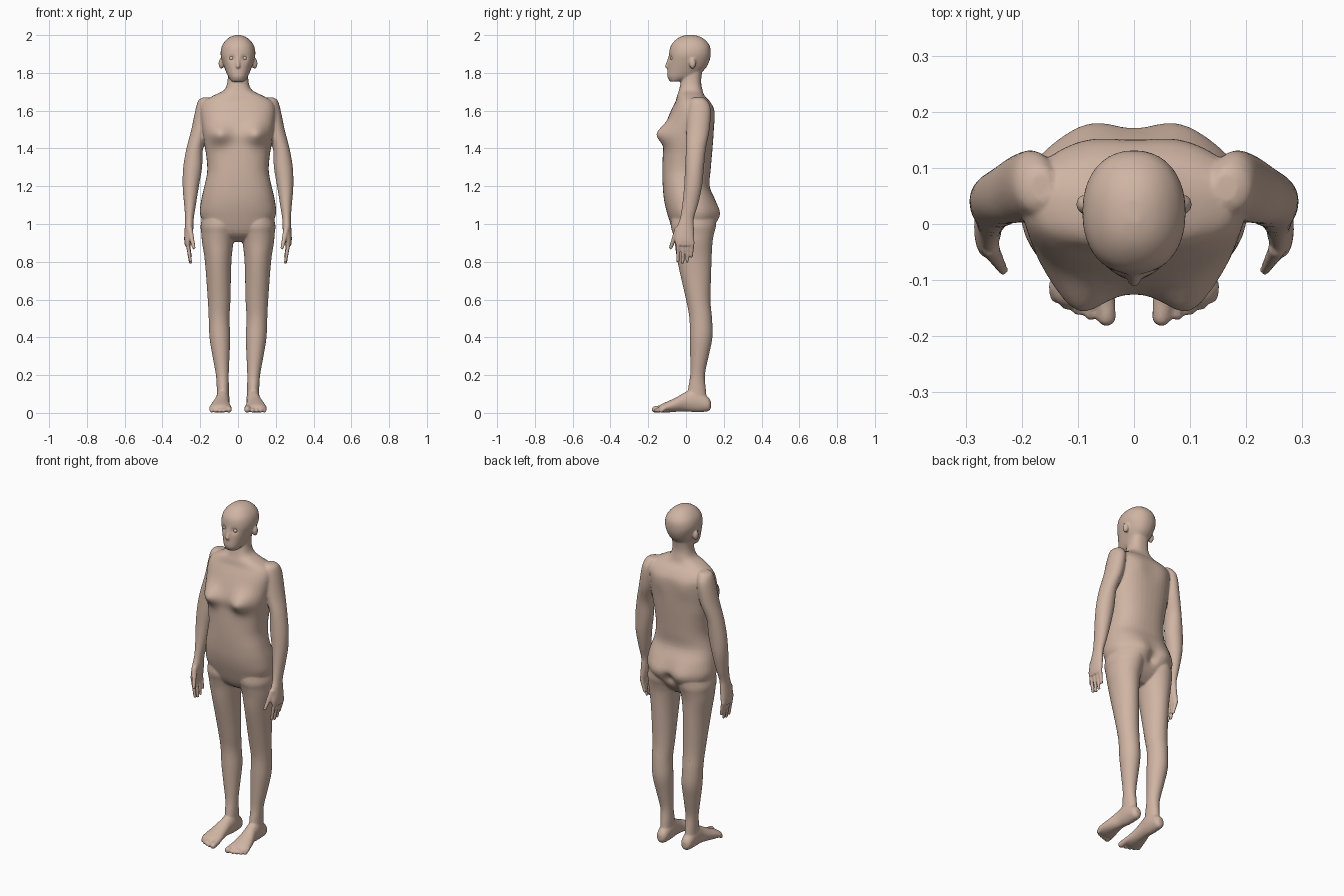
import bpy, bmesh, math
from mathutils import Vector

skin = bpy.data.materials.new("skin")
skin.diffuse_color = (0.63, 0.46, 0.37, 1)
eye_mat = bpy.data.materials.new("eye")
eye_mat.diffuse_color = (0.7, 0.55, 0.47, 1)
bm = bmesh.new()


def spline(rows, steps=4):
    """Catmull-Rom interpolation of section rows."""
    out = []
    for i in range(len(rows) - 1):
        p0, p1 = rows[max(i - 1, 0)], rows[i]
        p2, p3 = rows[i + 1], rows[min(i + 2, len(rows) - 1)]
        for k in range(steps):
            t = k / steps
            out.append([0.5 * (2 * b + (c - a) * t + (2*a - 5*b + 4*c - d) * t*t
                               + (3*b - a - 3*c + d) * t**3)
                        for a, b, c, d in zip(p0, p1, p2, p3)])
    return out + [rows[-1]]


def loft(rows, side=1, power=2.0, along_y=False, n=40):
    """Skin sections (position, centre x, half width, low, high)."""
    rings = []
    for p, cx, r, lo, hi in spline(rows):
        ring = []
        for k in range(n):
            a = 2 * math.pi * k / n
            c, s = math.cos(a), math.sin(a)
            u = side * (cx + r * math.copysign(abs(c) ** (2 / power), c))
            v = (lo + hi) / 2 + (hi - lo) / 2 * math.copysign(abs(s) ** (2 / power), s)
            ring.append(bm.verts.new((u, p, v) if along_y else (u, v, p)))
        rings.append(ring)
    for a, b in zip(rings, rings[1:]):
        for k in range(n):
            bm.faces.new((a[k], a[(k + 1) % n], b[(k + 1) % n], b[k]))
    bm.faces.new(rings[0])
    bm.faces.new(rings[-1])


def digit(a, b, r1, r2, side, steps=9):
    """Tapered finger or toe made of a chain of balls."""
    a, b = Vector(a), Vector(b)
    for i in range(steps):
        t = i / (steps - 1)
        p = a.lerp(b, t)
        p.x *= side
        ball(p, (r1 + (r2 - r1) * t,) * 3)


def ball(p, size):
    new = bmesh.ops.create_icosphere(bm, subdivisions=2, radius=1)["verts"]
    bmesh.ops.scale(bm, verts=new, vec=size)
    bmesh.ops.translate(bm, verts=new, vec=p)


# torso and neck
loft([(.905, 0, .05, .0, .07), (.95, 0, .14, -.06, .12), (1.04, 0, .198, -.095, .163),
      (1.12, 0, .196, -.115, .155), (1.2, 0, .178, -.123, .125), (1.28, 0, .163, -.125, .13),
      (1.36, 0, .168, -.123, .137), (1.42, 0, .178, -.12, .142), (1.48, 0, .186, -.122, .146),
      (1.55, 0, .195, -.1, .148), (1.61, 0, .198, -.075, .146), (1.65, 0, .18, -.055, .125),
      (1.68, 0, .13, -.047, .098), (1.71, 0, .073, -.037, .087), (1.76, 0, .055, -.027, .08),
      (1.83, 0, .055, -.02, .09)], power=2.4)

# head, nose
loft([(1.755, 0, .033, -.085, -.03), (1.78, 0, .052, -.099, .05), (1.82, 0, .069, -.098, .1),
      (1.86, 0, .083, -.094, .123), (1.9, 0, .092, -.09, .131), (1.94, 0, .086, -.082, .127),
      (1.97, 0, .067, -.06, .106), (1.99, 0, .042, -.032, .078), (2.0, 0, .015, 0, .045)],
     power=2.2)
digit((0, -.088, 1.885), (0, -.1, 1.835), .006, .012, 1)

for s in (1, -1):
    # ear
    ball((s * .088, .035, 1.85), (.016, .018, .03))
    # arm and palm
    loft([(1.67, .165, .02, .04, .09), (1.655, .172, .037, .02, .11), (1.61, .182, .042, .01, .13),
          (1.5, .2, .047, .003, .125), (1.4, .229, .044, 0, .105), (1.3, .24, .05, -.005, .095),
          (1.2, .25, .043, -.01, .085), (1.1, .254, .031, -.02, .063),
          (1.03, .257, .023, -.032, .042), (.98, .259, .023, -.05, .042),
          (.92, .264, .021, -.06, .045), (.885, .266, .015, -.054, .043)], s)
    # fingers and thumb
    for y, tip in ((-.042, .805), (-.015, .797), (.011, .803), (.034, .83)):
        digit((.267, y, .9), (.252, y * .95 - .004, tip), .0125, .0095, s)
    digit((.255, -.045, .97), (.234, -.081, .875), .017, .0105, s)
    # leg
    loft([(1.1, .1, .07, -.06, .12), (1.0, .1, .097, -.08, .15), (.95, .104, .09, -.07, .147),
          (.9, .107, .083, -.06, .14), (.8, .105, .07, -.045, .135), (.6, .1, .06, 0, .13),
          (.5, .1, .055, .018, .138), (.4, .096, .055, .02, .14), (.3, .09, .045, .022, .12),
          (.2, .083, .034, .022, .1), (.12, .08, .032, .01, .106), (.05, .08, .03, .01, .11)], s)
    # foot
    loft([(.132, .08, .012, .025, .06), (.115, .08, .03, .008, .085), (.05, .08, .036, .004, .13),
          (0, .083, .037, .008, .112), (-.05, .09, .046, .006, .083), (-.1, .093, .056, .002, .06),
          (-.13, .093, .053, .002, .046), (-.145, .09, .04, .008, .034)], s, along_y=True)
    # toes
    for x, tip, r in ((.052, -.165, .018), (.08, -.16, .0125), (.102, -.152, .012),
                      (.123, -.143, .0115), (.142, -.13, .0115)):
        digit((x, -.11, .028), (x - .003, tip, r), r, r, s)

# blend all parts into one body skin
bmesh.ops.recalc_face_normals(bm, faces=bm.faces)
mesh = bpy.data.meshes.new("body")
bm.to_mesh(mesh)
bm.free()
body = bpy.data.objects.new("body", mesh)
bpy.context.collection.objects.link(body)
bpy.context.view_layer.objects.active = body
body.select_set(True)


def apply(kind, **settings):
    mod = body.modifiers.new(kind, kind)
    for key, value in settings.items():
        setattr(mod, key, value)
    bpy.ops.object.modifier_apply(modifier=mod.name)


apply("REMESH", mode="VOXEL", voxel_size=.005)
apply("SMOOTH", factor=.5, iterations=6)

# soft shaping in y: (centre, radius, depth)
bumps = [((0, .175, 1.02), .03, -.022)]
for s in (1, -1):
    bumps += [((s * .1, -.12, 1.475), .055, -.045),     # chest
              ((s * .08, .16, 1.05), .065, .02),        # buttock
              ((s * .034, -.088, 1.878), .016, .009),   # eye socket
              ((s * .085, .15, 1.57), .06, .008)]       # shoulder blade
for v in body.data.vertices:
    shift = 0
    for c, r, depth in bumps:
        if v.co.y * c[1] > 0 and abs(v.co.y - c[1]) < .12:
            d2 = (v.co.x - c[0]) ** 2 + (v.co.z - c[2]) ** 2
            shift += depth * math.exp(-d2 / r ** 2)
    v.co.y += shift
apply("DECIMATE", ratio=.2)
body.data.materials.clear()
body.data.materials.append(skin)
bpy.ops.object.shade_smooth()

# eyeballs
for name, s in (("left_eye", 1), ("right_eye", -1)):
    bpy.ops.mesh.primitive_uv_sphere_add(segments=16, ring_count=10, radius=.013,
                                         location=(s * .034, -.07, 1.878))
    eye = bpy.context.object
    eye.name = name
    eye.data.materials.append(eye_mat)
    bpy.ops.object.shade_smooth()
